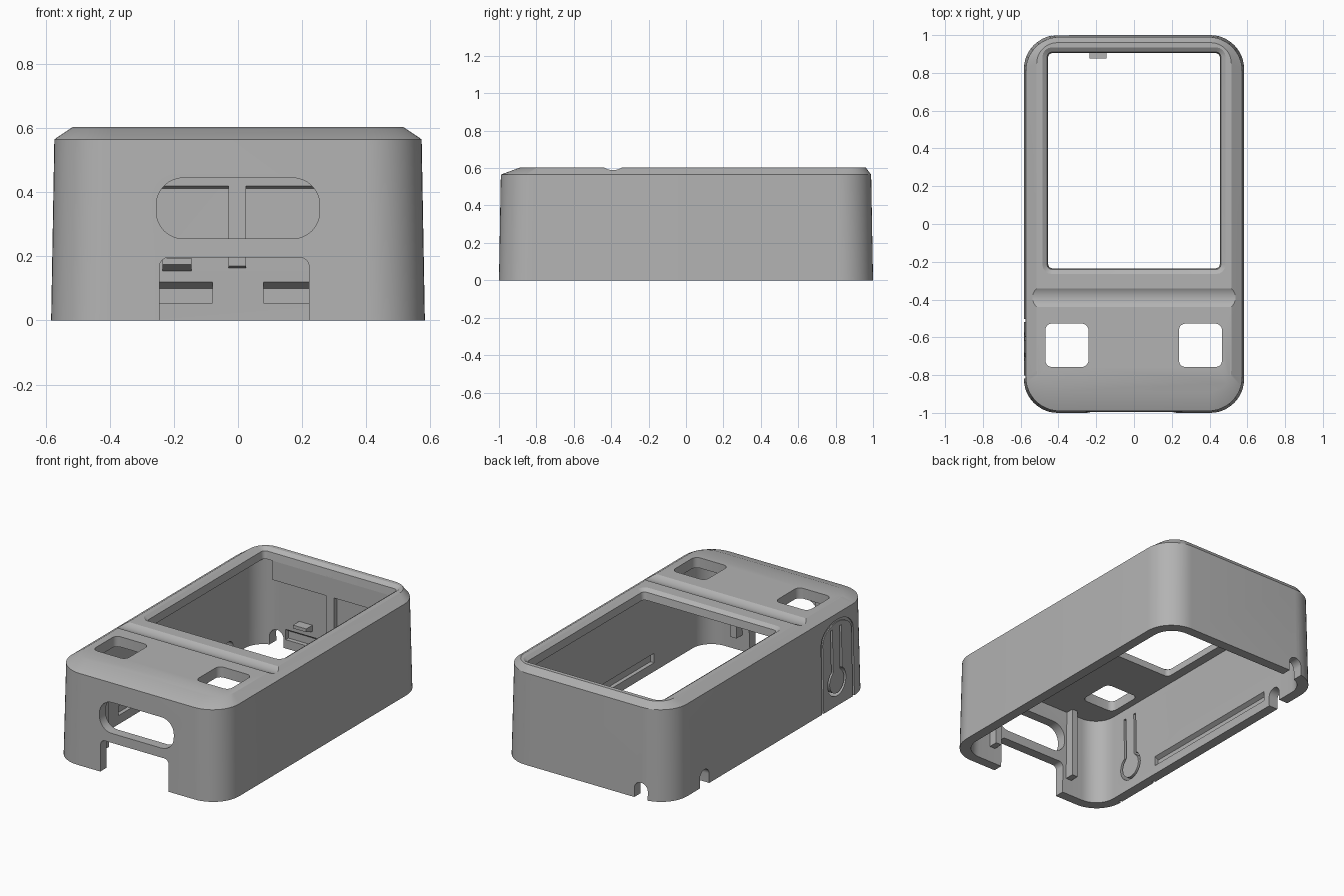
import bpy, bmesh, math
from math import sin, cos, pi

if "Cube" in bpy.data.objects:
    bpy.data.objects.remove(bpy.data.objects["Cube"], do_unlink=True)

grey = bpy.data.materials.new("grey plastic")
grey.use_nodes = True
grey.diffuse_color = (0.45, 0.45, 0.45, 1)
grey.node_tree.nodes["Principled BSDF"].inputs["Base Color"].default_value = (0.45, 0.45, 0.45, 1)

AXES = {"x": lambda u, v, w: (w, u, v), "y": lambda u, v, w: (u, w, v), "z": lambda u, v, w: (u, v, w)}


def rounded(u0, u1, v0, v1, r, n=8):
    """Outline of a rectangle with round corners."""
    corners = [(u1 - r, v1 - r), (u0 + r, v1 - r), (u0 + r, v0 + r), (u1 - r, v0 + r)]
    return [(cu + r * cos((q + i / n) * pi / 2), cv + r * sin((q + i / n) * pi / 2))
            for q, (cu, cv) in enumerate(corners) for i in range(n + 1)]


def box(u0, u1, v0, v1):
    return [(u0, v0), (u1, v0), (u1, v1), (u0, v1)]


def band(path, width):
    """Outline of a strip that follows a path."""
    left, right = [], []
    for i, (u, v) in enumerate(path):
        a, b = path[max(i - 1, 0)], path[min(i + 1, len(path) - 1)]
        du, dv = b[0] - a[0], b[1] - a[1]
        k = width / 2 / math.hypot(du, dv)
        left.append((u - dv * k, v + du * k))
        right.append((u + dv * k, v - du * k))
    return left + right[::-1]


def loft(name, layers, axis="z"):
    """Closed solid through matching outlines along an axis."""
    bm = bmesh.new()
    rings = [[bm.verts.new(AXES[axis](u, v, w)) for u, v in outline] for w, outline in layers]
    n = len(rings[0])
    for a, b in zip(rings, rings[1:]):
        for i in range(n):
            bm.faces.new((a[i], a[(i + 1) % n], b[(i + 1) % n], b[i]))
    bm.faces.new(rings[0][::-1])
    bm.faces.new(rings[-1])
    bmesh.ops.recalc_face_normals(bm, faces=bm.faces)
    mesh = bpy.data.meshes.new(name)
    bm.to_mesh(mesh)
    bm.free()
    mesh.materials.append(grey)
    ob = bpy.data.objects.new(name, mesh)
    bpy.context.collection.objects.link(ob)
    return ob


def prism(name, outline, lo, hi, axis="z"):
    return loft(name, [(lo, outline), (hi, outline)], axis)


# Outer shell with a slight draft and a sloped top edge
shell = loft("case_shell", [
    (0, rounded(-.583, .583, -1, 1, .18, 12)),
    (.565, rounded(-.573, .573, -.99, .99, .18, 12)),
    (.604, rounded(-.515, .515, -.885, .96, .11, 12))])

cutters = []


def cut(outline, lo, hi, axis="z"):
    cutters.append(prism("cutter", outline, lo, hi, axis))


# Hollow inside, open at the bottom
cutters.append(loft("cutter", [
    (-.05, rounded(-.522, .522, -.94, .94, .13, 10)),
    (.54, rounded(-.512, .512, -.93, .93, .13, 10))]))

# Screen opening with a sloped bezel
cutters.append(loft("cutter", [
    (.5, rounded(-.45, .45, -.23, .9, .02, 4)),
    (.587, rounded(-.46, .46, -.24, .91, .025, 4)),
    (.6041, rounded(-.485, .485, -.265, .935, .05, 4)),
    (.65, rounded(-.485, .485, -.265, .935, .05, 4))]))

# Button holes
for x in (-.355, .352):
    cut(rounded(x - .114, x + .114, -.757, -.527, .035, 5), .5, .65)

# Groove across the top
cut([(-.39 + .09 * cos(2 * pi * i / 64), .679 + .09 * sin(2 * pi * i / 64)) for i in range(64)],
    -.7, .7, "x")

# Front oval window and connector notch
cut(rounded(-.255, .255, .255, .445, .085), -1.1, -.85, "y")
cut(rounded(-.245, .222, -.1, .197, .03), -1.1, -.85, "y")

# Cable notches near the back corner
cut(rounded(-.435, -.345, -.1, .1, .044), .85, 1.1, "y")
cut(rounded(.605, .695, -.1, .1, .044), -.7, -.45, "x")

# Snap grooves inside the walls, with sloped roofs
for s in (-1, 1):
    side = [(s * .5, .055), (s * .545, .055), (s * .545, .1), (s * .5, .125)]
    cut(side, -.43, .56, "y")
    u0, u1 = sorted((s * .08, s * .33))
    cut([(.92, .055), (.965, .055), (.965, .1), (.92, .132)], u0, u1, "x")

# Flexible side button: thin slit around a tongue with a round end
yc, zc, r = -.65, .15, .08
start = math.radians(122)
arc = [(yc + r * cos(a), zc + r * sin(a))
       for a in (start + (2 * pi - 2 * (start - pi / 2)) * i / 24 for i in range(25))]
slit = [(yc - .045, .48)] + arc + [(yc + .045, .48)]
cut(band(slit, .018), -.65, -.45, "x")

# Arched panel outline around the side button
arch = [(-.81, -.05)] + [(-.66 + .15 * cos(a), .42 + .1 * sin(a))
                         for a in (pi - pi * i / 16 for i in range(17))] + [(-.51, -.05)]
cut(band(arch, .016), -.65, -.568, "x")

# Apply all cuts to the shell
for cutter in cutters:
    mod = shell.modifiers.new("cut", "BOOLEAN")
    mod.operation, mod.solver, mod.object = "DIFFERENCE", "EXACT", cutter
    with bpy.context.temp_override(object=shell, active_object=shell):
        bpy.ops.object.modifier_apply(modifier=mod.name)
    bpy.data.objects.remove(cutter, do_unlink=True)

# Thicker band at the top of the back wall, with a sloped underside
prism("back_wall_band", [(.95, .405), (.907, .42), (.907, .545), (.95, .545)], -.4, .4, "x")
# Middle rib on the back wall
prism("back_rib", [(.95, .16), (.905, .17), (.905, .545), (.95, .545)], -.03, .025, "x")
# Small clip on the back wall
prism("back_clip", [(.95, .15), (.875, .175), (.875, .195), (.95, .195)], -.235, -.145, "x")

# Upright ribs beside the connector notch
for name, x in (("left_front_rib", .29), ("right_front_rib", -.29)):
    prism(name, box(x - .02, x + .02, -.95, -.88), .1, .545)

# Smooth curved faces, keep edges sharp
for ob in bpy.context.collection.objects:
    ob.select_set(ob == shell)
bpy.context.view_layer.objects.active = shell
bpy.ops.object.shade_smooth_by_angle(angle=math.radians(30))
